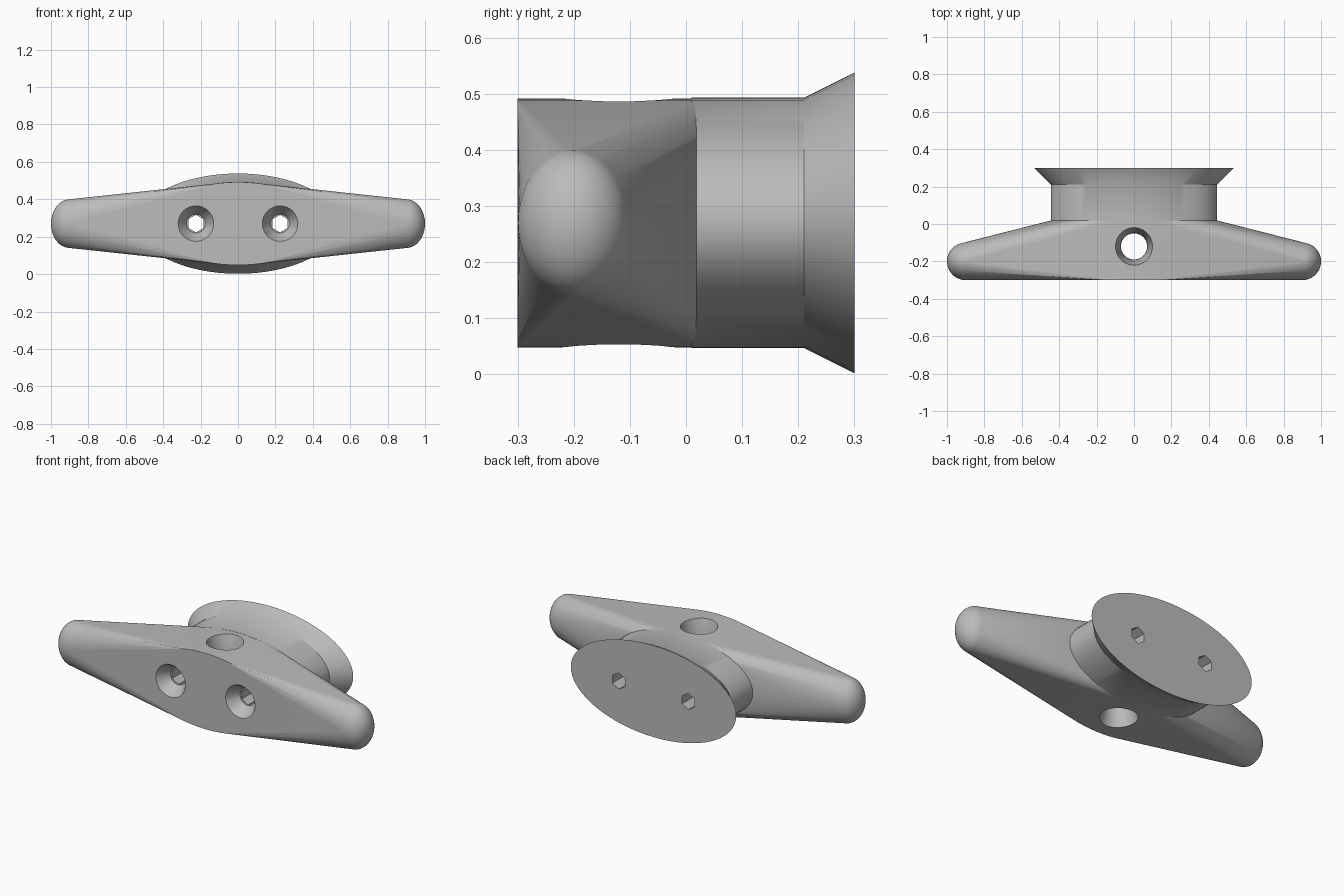
import bpy, bmesh, math
from mathutils import Matrix, Vector

MID_Z = 0.27      # height of the long axis
SIDES = 64

old = bpy.data.objects.get("Cube")
if old:
    bpy.data.objects.remove(old, do_unlink=True)

grey = bpy.data.materials.new("plain grey")
grey.use_nodes = True
colour = (0.5, 0.5, 0.5, 1)
grey.diffuse_color = colour
grey.node_tree.nodes["Principled BSDF"].inputs["Base Color"].default_value = colour


def make_object(name, bm):
    bmesh.ops.recalc_face_normals(bm, faces=bm.faces)
    mesh = bpy.data.meshes.new(name)
    bm.to_mesh(mesh)
    bm.free()
    mesh.materials.append(grey)
    obj = bpy.data.objects.new(name, mesh)
    bpy.context.collection.objects.link(obj)
    return obj


def ring(bm, rx, rz, y, sides=SIDES):
    """Ellipse of vertices facing along y, with a vertex at the top."""
    angles = [2 * math.pi * i / sides for i in range(sides)]
    return [bm.verts.new((rx * math.sin(a), y, rz * math.cos(a))) for a in angles]


def stacked(name, profile, sides=SIDES, matrix=None):
    """Closed solid through ellipses given as (rx, rz, y)."""
    bm = bmesh.new()
    rings = [ring(bm, rx, rz, y, sides) for rx, rz, y in profile]
    for a, b in zip(rings, rings[1:]):
        for i in range(sides):
            j = (i + 1) % sides
            bm.faces.new((a[i], a[j], b[j], b[i]))
    bm.faces.new(rings[0])
    bm.faces.new(rings[-1])
    bm.transform(matrix or Matrix.Translation((0, 0, MID_Z)))
    return make_object(name, bm)


def cut(target, cutter):
    mod = target.modifiers.new("hole", "BOOLEAN")
    mod.operation = "DIFFERENCE"
    mod.solver = "EXACT"
    mod.object = cutter
    bpy.context.view_layer.objects.active = target
    bpy.ops.object.modifier_apply(modifier=mod.name)


# Horned bar: hull around an oval drum and two rounded tips
bm = bmesh.new()
for y in (-0.3, 0.02):
    ring(bm, 0.44, 0.222, y)
for side in (-1, 1):
    place = Matrix.Translation((side * 0.9, -0.2, 0)) @ Matrix.Diagonal((0.1, 0.1, 0.13, 1))
    bmesh.ops.create_uvsphere(bm, u_segments=40, v_segments=24, radius=1, matrix=place)
for f in list(bm.faces):
    bm.faces.remove(f)
for e in list(bm.edges):
    bm.edges.remove(e)
hull = bmesh.ops.convex_hull(bm, input=bm.verts)
spare = [v for v in bm.verts if not v.link_faces]
bmesh.ops.delete(bm, geom=spare, context="VERTS")
bmesh.ops.translate(bm, verts=bm.verts, vec=Vector((0, 0, MID_Z)))
bar = make_object("horn_bar", bm)

# Oval neck with a flared mounting flange
base = stacked("neck_and_flange", [(0.445, 0.223, 0.01), (0.445, 0.223, 0.21),
                                   (0.535, 0.268, 0.3)])

# Flared rope hole, top to bottom
flare = []
for i in range(-12, 13):
    t = i / 10
    r = 0.07 + 0.03 * t * t
    flare.append((r, r, t * 0.22))
upright = Matrix.Translation((0, -0.12, MID_Z)) @ Matrix.Rotation(math.pi / 2, 4, "X")
cutters = [stacked("rope_hole_cutter", flare, 48, upright)]
cut(bar, cutters[0])

# Countersunk screw holes with hexagonal shafts
for side in (-1, 1):
    place = Matrix.Translation((side * 0.225, 0, MID_Z))
    sink = stacked("countersink_cutter", [(0.108, 0.108, -0.32), (0.095, 0.095, -0.3),
                                          (0.05, 0.05, -0.23)], 32, place)
    shaft = stacked("shaft_cutter", [(0.047, 0.047, -0.35), (0.047, 0.047, 0.35)], 6, place)
    cut(bar, sink)
    cut(bar, shaft)
    cut(base, shaft)
    cutters += [sink, shaft]

for c in cutters:
    bpy.data.objects.remove(c, do_unlink=True)

# Smooth shading with sharp rims
bpy.ops.object.select_all(action="DESELECT")
for obj in (bar, base):
    obj.select_set(True)
bpy.context.view_layer.objects.active = bar
bpy.ops.object.shade_smooth_by_angle(angle=math.radians(30))
